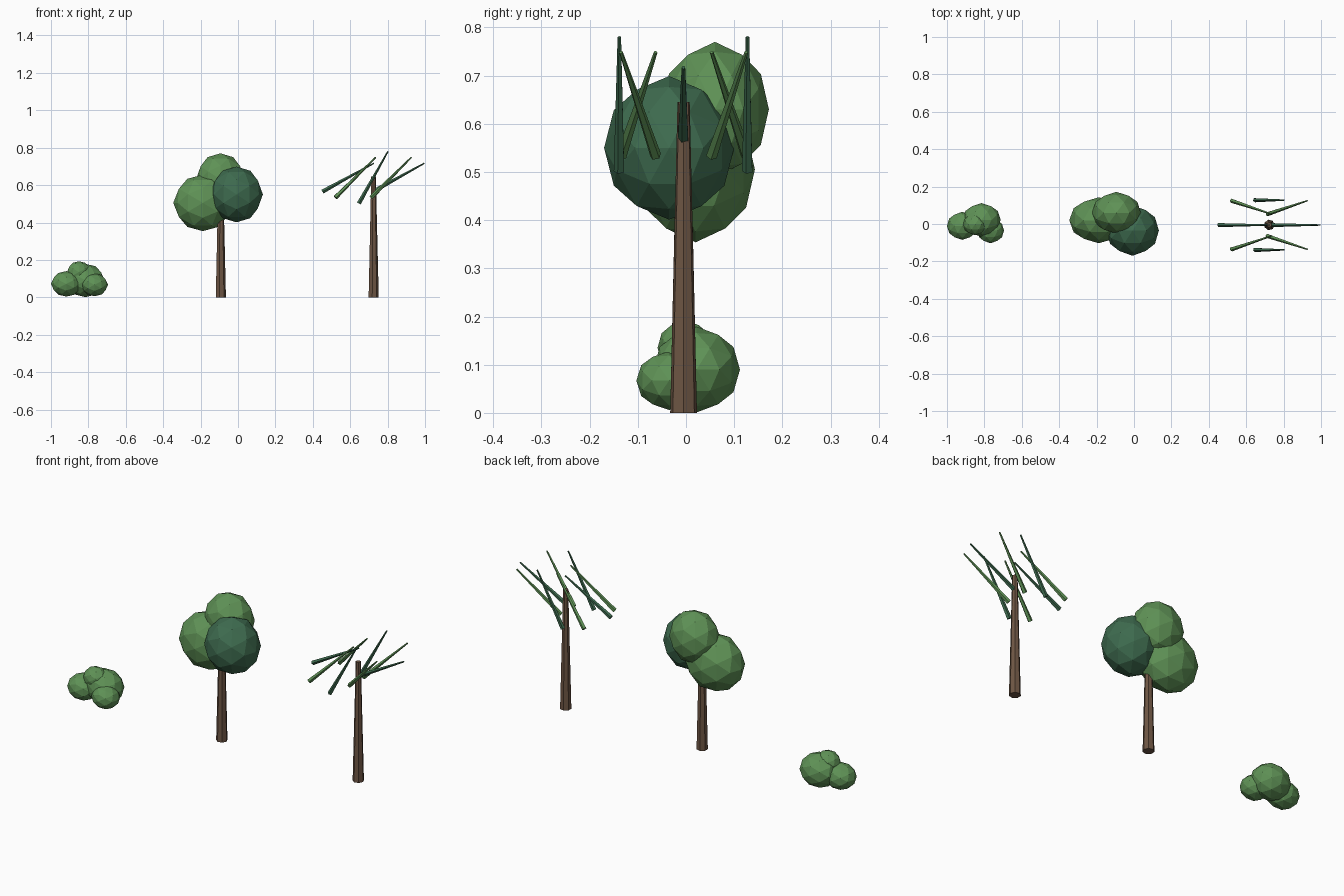
import bpy
import math
from mathutils import Vector, Matrix

cube = bpy.data.objects.get("Cube")
if cube:
    bpy.data.objects.remove(cube, do_unlink=True)


def material(name, color):
    mat = bpy.data.materials.new(name)
    mat.use_nodes = True
    mat.diffuse_color = (*color, 1)
    bsdf = mat.node_tree.nodes["Principled BSDF"]
    bsdf.inputs["Base Color"].default_value = (*color, 1)
    bsdf.inputs["Roughness"].default_value = 0.9
    return mat


leaf = material("leaf green", (0.114, 0.287, 0.093))
deep_leaf = material("deep leaf green", (0.048, 0.147, 0.078))
bark = material("bark brown", (0.156, 0.093, 0.058))


def blob(name, center, radii, mat):
    """Faceted ball of foliage, turned so that an edge lies on top."""
    bpy.ops.mesh.primitive_ico_sphere_add(subdivisions=2, radius=1)
    obj = bpy.context.object
    obj.name = name
    turn = Matrix.Rotation(-math.atan(0.618), 4, 'Y')
    obj.data.transform(Matrix.Diagonal((*radii, 1)) @ turn)
    obj.location = center
    obj.data.materials.append(mat)


def taper(name, start, end, r_start, r_end, sides, mat):
    """Tapered rod between two points."""
    start, end = Vector(start), Vector(end)
    axis = end - start
    bpy.ops.mesh.primitive_cone_add(vertices=sides, radius1=r_start,
                                    radius2=r_end, depth=axis.length)
    obj = bpy.context.object
    obj.name = name
    spin = Matrix.Rotation(math.pi / 2, 4, 'Z')
    obj.data.transform(axis.to_track_quat('Z', 'Y').to_matrix().to_4x4() @ spin)
    obj.location = (start + end) / 2
    obj.data.materials.append(mat)


MID_Y = -0.005

# Bush
blob("bush_left", (-0.918, -0.01, 0.072), (0.082, 0.075, 0.068), leaf)
blob("bush_back", (-0.815, 0.022, 0.09), (0.102, 0.09, 0.089), leaf)
blob("bush_right", (-0.767, -0.035, 0.067), (0.072, 0.068, 0.061), leaf)
blob("bush_top", (-0.85, -0.002, 0.135), (0.064, 0.057, 0.058), leaf)

# Round tree
taper("round_tree_trunk", (-0.093, MID_Y, 0), (-0.093, MID_Y, 0.45),
      0.0285, 0.018, 7, bark)
blob("crown_left", (-0.188, 0.02, 0.505), (0.158, 0.123, 0.151), leaf)
blob("crown_front", (-0.008, -0.035, 0.55), (0.141, 0.135, 0.149), deep_leaf)
blob("crown_top", (-0.094, 0.06, 0.63), (0.131, 0.112, 0.14), leaf)

# Palm tree
PALM_X = 0.724
taper("palm_trunk", (PALM_X, MID_Y, 0), (PALM_X, MID_Y, 0.645),
      0.0285, 0.013, 7, bark)
for i in range(8):
    a = i * math.pi / 4
    center = Vector((PALM_X + 0.135 * math.cos(a),
                     MID_Y + 0.133 * math.sin(a), 0.641))
    # Each frond leans toward +x, more steeply at the sides
    lean = Vector((0.215 + 0.06 * math.cos(2 * a),
                   0.072 * math.sin(2 * a),
                   0.215 - 0.063 * math.cos(2 * a)))
    taper(f"palm_frond_{i + 1}", center - lean / 2, center + lean / 2,
          0.012, 0.004, 5, leaf if i % 2 else deep_leaf)
